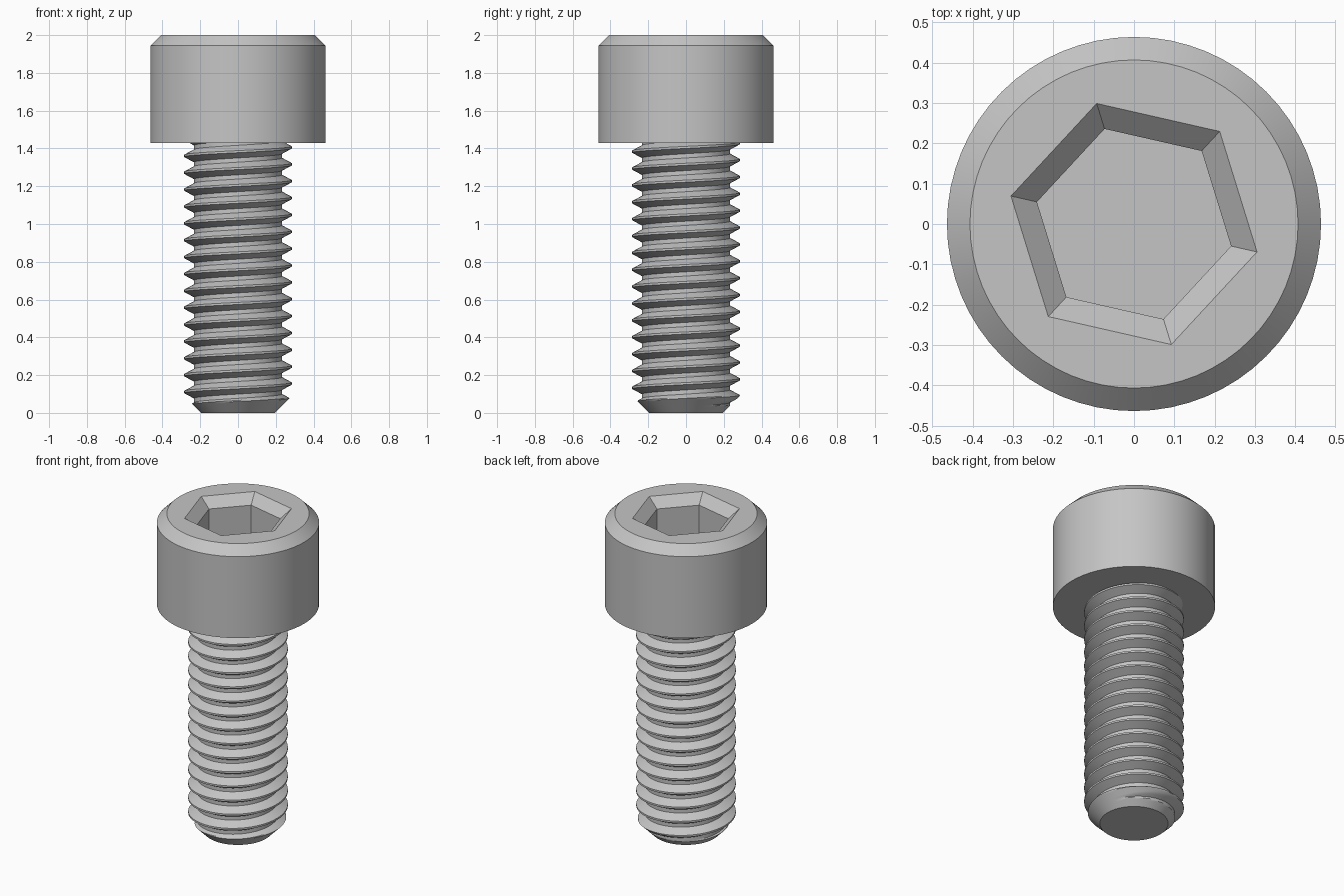
import bpy
import bmesh
from math import cos, sin, pi, radians

cube = bpy.data.objects.get("Cube")
if cube:
    bpy.data.objects.remove(cube, do_unlink=True)

# Single metal colour
GREY = (0.56, 0.56, 0.56, 1.0)
steel = bpy.data.materials.new("plain_grey_steel")
steel.use_nodes = True
steel.diffuse_color = GREY
steel.node_tree.nodes["Principled BSDF"].inputs["Base Color"].default_value = GREY

SEGMENTS = 64
HEAD_BOTTOM = 1.43


def finish(bm, name):
    """Turn a bmesh into a smooth-shaded object with sharp edges kept."""
    bmesh.ops.recalc_face_normals(bm, faces=bm.faces[:])
    mesh = bpy.data.meshes.new(name)
    bm.to_mesh(mesh)
    bm.free()
    mesh.materials.append(steel)
    obj = bpy.data.objects.new(name, mesh)
    bpy.context.collection.objects.link(obj)
    bpy.ops.object.select_all(action="DESELECT")
    obj.select_set(True)
    bpy.context.view_layer.objects.active = obj
    bpy.ops.object.shade_smooth_by_angle(angle=radians(25))
    return obj


def ring(bm, count, radius, z, turn=0.0):
    return [bm.verts.new((radius * cos(turn + 2 * pi * i / count),
                          radius * sin(turn + 2 * pi * i / count), z))
            for i in range(count)]


def loft(bm, rings):
    """Join neighbouring rings of equal count with quads."""
    for a, b in zip(rings, rings[1:]):
        n = len(a)
        for i in range(n):
            j = (i + 1) % n
            bm.faces.new((a[i], a[j], b[j], b[i]))


def loop_edges(bm, verts):
    return [bm.edges.get((v, verts[i - 1])) for i, v in enumerate(verts)]


# Head: chamfered cylinder with a chamfered hexagonal socket
bm = bmesh.new()
outer = [ring(bm, SEGMENTS, r, z)
         for r, z in ((0.464, HEAD_BOTTOM), (0.464, 1.944), (0.407, 2.0))]
socket = [ring(bm, 6, r, z, radians(-12.8))
          for r, z in ((0.313, 2.0), (0.247, 1.943), (0.247, 1.714))]
loft(bm, outer)
loft(bm, socket)
bm.faces.new(outer[0])
bm.faces.new(socket[-1])
bmesh.ops.triangle_fill(bm, use_beauty=True, use_dissolve=False,
                        edges=loop_edges(bm, outer[-1]) + loop_edges(bm, socket[0]))
finish(bm, "socket_head")

# Threaded shank: helical profile trimmed by a cone at the tip
PITCH = 0.0893
CREST, ROOT = 0.285, 0.233
TIP_RADIUS = 0.195
STEPS = 16                      # profile samples in one pitch
CREST_Z = 0.066                 # height of the lowest crest at +x
SHANK_TOP = HEAD_BOTTOM + 0.02  # ends hidden inside the head


def thread_radius(k):
    """Trapezoid thread: narrow crest flat, sloped flanks, wider root flat."""
    d = abs((k / STEPS + 0.5) % 1.0 - 0.5)
    t = min(max((d - 1 / 16) / (6 / 16 - 1 / 16), 0.0), 1.0)
    return CREST + (ROOT - CREST) * t


bm = bmesh.new()
columns = []
for i in range(SEGMENTS + 1):
    a = 2 * pi * i / SEGMENTS
    column = []
    for k in range(-3 * STEPS, 17 * STEPS + 1):
        z = CREST_Z + PITCH * (k / STEPS + i / SEGMENTS)
        z = min(max(z, 0.0), SHANK_TOP)
        r = min(thread_radius(k), TIP_RADIUS + z)
        column.append(bm.verts.new((r * cos(a), r * sin(a), z)))
    columns.append(column)
for a, b in zip(columns, columns[1:]):
    for k in range(len(a) - 1):
        bm.faces.new((a[k], b[k], b[k + 1], a[k + 1]))
bmesh.ops.remove_doubles(bm, verts=bm.verts[:], dist=0.00002)

# Flat end of the tip
rim = [e for e in bm.edges
       if e.is_boundary and all(v.co.z < 0.00001 for v in e.verts)]
bmesh.ops.edgeloop_fill(bm, edges=rim)
finish(bm, "threaded_shank")
